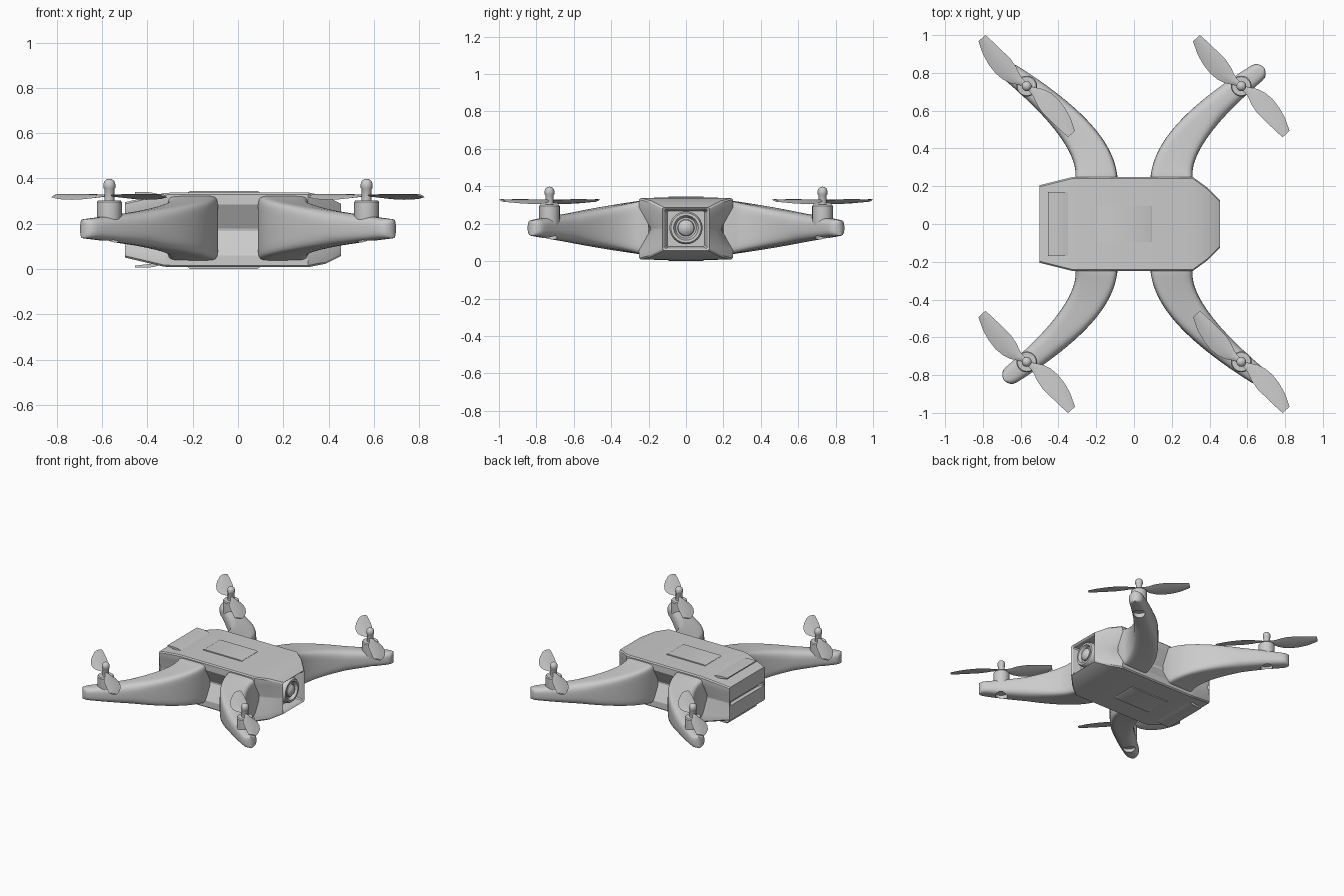
import bpy, bmesh, math
from mathutils import Vector, geometry

if "Cube" in bpy.data.objects:
    bpy.data.objects.remove(bpy.data.objects["Cube"])

ZC = 0.1725                     # mid height of the body
MX, MY = 0.568, 0.730           # motor position


def add_mesh(name, verts, faces, angle=35):
    bm = bmesh.new()
    vs = [bm.verts.new(v) for v in verts]
    for f in faces:
        bm.faces.new([vs[i] for i in f])
    bmesh.ops.recalc_face_normals(bm, faces=bm.faces)
    me = bpy.data.meshes.new(name)
    bm.to_mesh(me)
    bm.free()
    ob = bpy.data.objects.new(name, me)
    bpy.context.collection.objects.link(ob)
    smooth(ob, angle)
    return ob


def smooth(ob, angle=35):
    bpy.ops.object.select_all(action='DESELECT')
    ob.select_set(True)
    bpy.context.view_layer.objects.active = ob
    bpy.ops.object.shade_smooth_by_angle(angle=math.radians(angle))


def loft(name, rings, angle=35):
    n = len(rings[0])
    verts = [p for r in rings for p in r]
    faces = [(a * n + i, a * n + (i + 1) % n, (a + 1) * n + (i + 1) % n, (a + 1) * n + i)
             for a in range(len(rings) - 1) for i in range(n)]
    faces += [tuple(range(n)), tuple(range(len(verts) - n, len(verts)))]
    return add_mesh(name, verts, faces, angle)


def lathe(name, profile, origin, axis='Z', n=28):
    # profile: (radius, distance along axis)
    rings = []
    for r, h in profile:
        ring = []
        for i in range(n):
            a = 2 * math.pi * i / n
            p = (r * math.cos(a), r * math.sin(a), h)
            if axis == 'X':
                p = (h, p[0], p[1])
            ring.append(Vector(p) + Vector(origin))
        rings.append(ring)
    return loft(name, rings)


# body: lofted along x, with a shallow groove down each side
def section(x, hy, hz, g, c=0.008):
    half = [(hy - c, hz), (hy, hz - c), (hy, hz * 0.68), (hy - g, 0.006), (hy - g, -0.006),
            (hy, -hz * 0.68), (hy, -hz + c), (hy - c, -hz)]
    loop = half + [(-y, z) for y, z in reversed(half)]
    return [(x, y, ZC + z) for y, z in loop]


loft("body", [section(-0.47, 0.17, 0.015, 0.0, 0.003),
              section(-0.50, 0.205, 0.015, 0.0, 0.003),
              section(-0.50, 0.205, 0.122, 0.01),
              section(-0.33, 0.248, 0.162, 0.05),
              section(-0.29, 0.25, 0.165, 0.06),
              section(0.31, 0.25, 0.165, 0.06),
              section(0.385, 0.195, 0.15, 0.035),
              section(0.455, 0.125, 0.115, 0.0),
              section(0.445, 0.115, 0.105, 0.0),
              section(0.39, 0.10, 0.095, 0.0)], 25)

# camera: stepped barrel with domed lens
lathe("camera", [(0.088, 0.36), (0.088, 0.43), (0.08, 0.442), (0.066, 0.442), (0.055, 0.42),
                 (0.045, 0.42), (0.042, 0.433), (0.03, 0.443), (0.015, 0.449), (0.001, 0.451)],
      (0, 0, 0.178), 'X', 40)


def prism(name, outline, hy):
    # x-z outline extruded across y
    return loft(name, [[(x, s * hy, z) for x, z in outline] for s in (-1, 1)])


# panels and rear vent flaps, on the top and the underside
for side, s in (("top", 1), ("bottom", -1)):
    prism(side + "_panel", [(x, ZC + s * h) for x, h in
          [(-0.22, 0.15), (-0.22, 0.167), (-0.21, 0.1725), (0.085, 0.1725), (0.095, 0.167), (0.095, 0.15)]], 0.094)
    prism(side + "_rear_flap", [(x, ZC + s * h) for x, h in
          [(-0.455, 0.167), (-0.40, 0.167), (-0.37, 0.163), (-0.345, 0.156), (-0.345, 0.145), (-0.455, 0.158)]], 0.17)


# arms: curved, tapering rounded sections
def arm(name, sx, sy):
    bez = geometry.interpolate_bezier(Vector((0.2, 0.25, 0)), Vector((0.205, 0.43, 0)),
                                      Vector((0.42, 0.63, 0)), Vector((0.648, 0.797, 0)), 25)
    stations = [(Vector((0.2, 0.2, 0)), Vector((0, 1, 0)), 0.11, 9.0)]
    for i, p in enumerate(bez):
        t = i / 24
        d = (bez[min(i + 1, 24)] - bez[max(i - 1, 0)]).normalized()
        stations.append((p, d, 0.112 - 0.062 * t, 9.0 - 6.0 * min(1, t * 1.5)))
    end, d = stations[-1][0], stations[-1][1]
    for a in (25, 45, 65, 80, 89):      # rounded tip
        a = math.radians(a)
        stations.append((end + d * 0.05 * math.sin(a), d, 0.05 * math.cos(a), 3.0))
    rings = []
    for p, d, w, e in stations:
        k = min(1, max(0, (p.y - 0.25) / 0.58))
        top, low = 0.322 - 0.104 * k, 0.038 + 0.099 * k
        side = Vector((d.y, -d.x, 0))
        ring = []
        for j in range(40):
            b = 2 * math.pi * (j + 0.5) / 40
            c, q = math.cos(b), math.sin(b)
            u = math.copysign(abs(c) ** (2 / e), c) * w
            v = math.copysign(abs(q) ** (2 / e), q)
            pt = p + side * u
            ring.append((sx * pt.x, sy * pt.y, (top + low) / 2 + v * (top - low) / 2))
        rings.append(ring)
    ob = loft(name, rings)
    # round recess beneath the motor
    cut = lathe("motor_recess_cutter", [(0.042, 0.05), (0.042, 0.15)], (sx * MX, sy * MY, 0))
    cut.hide_render = True
    mod = ob.modifiers.new("recess", 'BOOLEAN')
    mod.operation, mod.object = 'DIFFERENCE', cut
    bpy.context.view_layer.objects.active = ob
    bpy.ops.object.modifier_apply(modifier=mod.name)
    bpy.data.objects.remove(cut)
    smooth(ob)


# propeller: two pitched, curved blades
STATIONS = [(0.01, -0.012, 0.012), (0.04, -0.009, 0.032), (0.07, -0.013, 0.054), (0.11, -0.026, 0.07),
            (0.16, -0.033, 0.077), (0.22, -0.03, 0.073), (0.28, -0.026, 0.059), (0.325, -0.022, 0.04),
            (0.348, -0.019, 0.03)]


def propeller(name, cx, cy):
    for n, s in (("a", 1), ("b", -1)):
        rings = []
        for u, v0, v1 in STATIONS:
            ring = []
            for f, h in ((0, 0), (0.3, 0.006), (0.7, 0.006), (1, 0), (0.7, -0.003), (0.3, -0.003)):
                v = v0 + (v1 - v0) * f
                ring.append((cx + s * (-0.67 * u - 0.74 * v), cy + s * (0.74 * u - 0.67 * v),
                             0.324 - 0.24 * v + h))
            rings.append(ring)
        loft(name + "_blade_" + n, rings, 50)


for fx, sx in (("nose", 1), ("tail", -1)):
    for fy, sy in (("left", 1), ("right", -1)):
        tag = fx + "_" + fy
        x, y = sx * MX, sy * MY
        arm(tag + "_arm", sx, sy)
        lathe(tag + "_motor", [(0.05, 0.17), (0.055, 0.215), (0.055, 0.295), (0.05, 0.302),
                               (0.02, 0.302), (0.02, 0.31)], (x, y, 0))
        lathe(tag + "_shaft", [(0.022, 0.3), (0.022, 0.352), (0.026, 0.358), (0.026, 0.375),
                               (0.022, 0.388), (0.012, 0.396), (0.001, 0.398)], (x, y, 0), n=20)
        propeller(tag + "_propeller", x, y)
